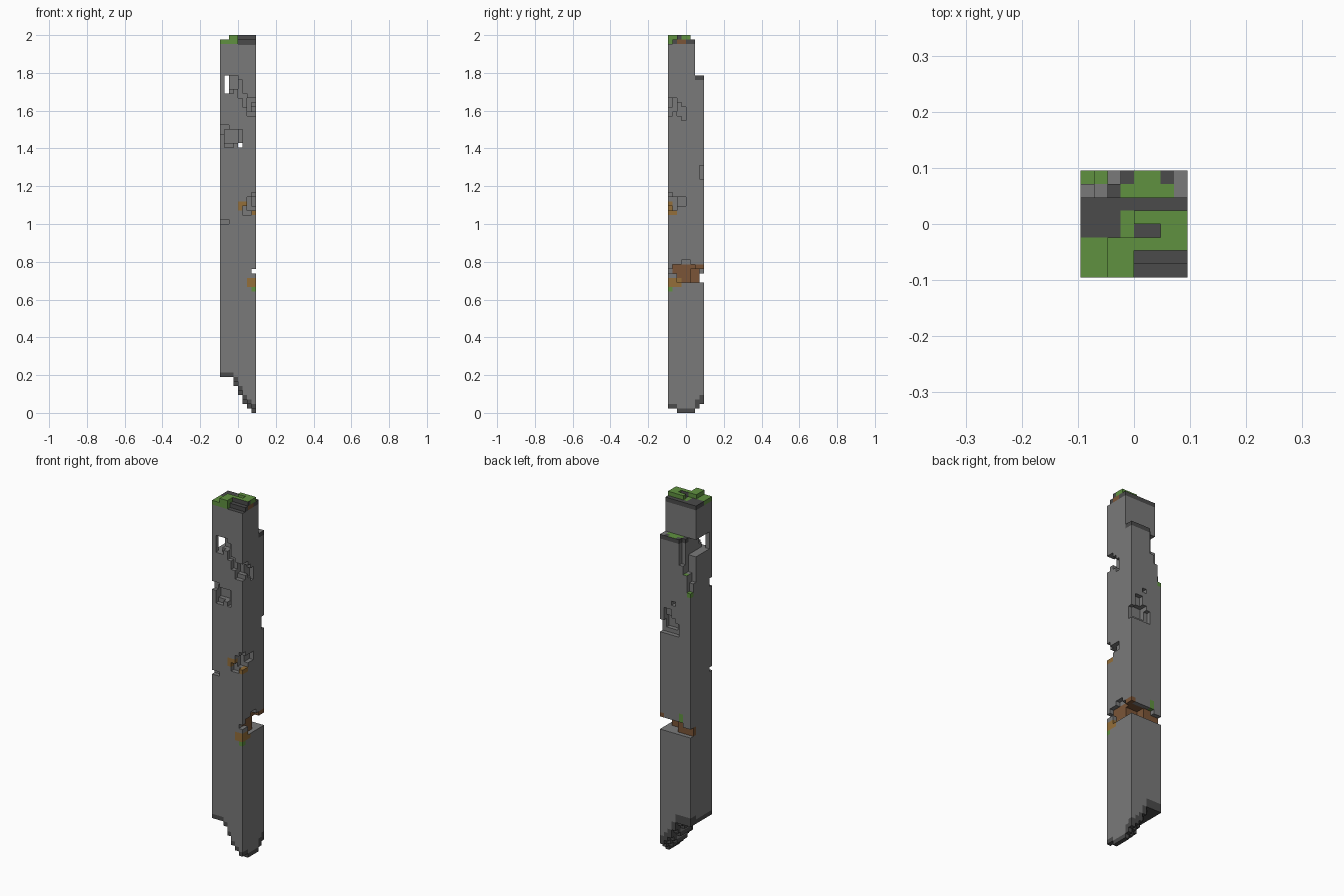
import bpy
import bmesh
from mathutils import Vector

old = bpy.data.objects.get("Cube")
if old:
    bpy.data.objects.remove(old, do_unlink=True)

WIDE, TALL = 8, 84            # block counts of the pillar
UNIT = 2 / TALL               # block size
ALL = (0, WIDE)
ANY_Z = (0, TALL)


def srgb(*channels):
    return tuple((c / 255) ** 2.2 for c in channels) + (1,)


COLOURS = {
    "stone": srgb(121, 121, 121),
    "dark_stone": srgb(76, 76, 76),
    "moss": srgb(96, 144, 66),
    "rust_brown": srgb(122, 86, 58),
    "ochre": srgb(146, 110, 60),
}
NAMES = list(COLOURS)
materials = []
for name, colour in COLOURS.items():
    mat = bpy.data.materials.new(name)
    mat.use_nodes = True
    mat.diffuse_color = colour
    shader = mat.node_tree.nodes["Principled BSDF"]
    shader.inputs["Base Color"].default_value = colour
    shader.inputs["Roughness"].default_value = 0.9
    materials.append(mat)


def blocks(x=ALL, y=ALL, z=ANY_Z):
    return ((i, j, k) for i in range(*x) for j in range(*y) for k in range(*z))


solid = {cell: "stone" for cell in blocks()}
caps = {}                     # colours for upward faces only


def cut(**box):
    for cell in blocks(**box):
        solid.pop(cell, None)


def paint(colour, **box):
    for cell in blocks(**box):
        if cell in solid:
            solid[cell] = colour


def cap(colour, **box):
    for cell in blocks(**box):
        caps[cell] = colour


# Slanted broken foot with a dark rim
for i in range(WIDE):
    for j in range(WIDE):
        foot = 8 if i < 3 else max(0, round(8 - 1.85 * (i - 2)))
        foot += (j < 2) + (j > 5) + (j > 6)
        foot = min(foot, 8)
        cut(x=(i, i + 1), y=(j, j + 1), z=(0, foot))
        rim = 2 if j > 5 else 1
        paint("dark_stone", x=(i, i + 1), y=(j, j + 1), z=(foot, foot + rim))

# Worn crown: rear shelf, front step and raised moss pads
cut(y=(6, 8), z=(75, TALL))
cut(y=(5, 6), z=(83, TALL))
cut(x=(4, 8), y=(0, 1), z=(82, TALL))
cut(x=(4, 8), y=(1, 2), z=(83, TALL))
cut(x=(0, 2), z=(83, TALL))
cut(x=(2, 4), y=(3, 5), z=(83, TALL))
cut(x=(4, 6), y=(3, 4), z=(83, TALL))
paint("dark_stone", z=(82, TALL))
paint("moss", x=(0, 4), y=(0, 3), z=(82, TALL))
paint("moss", z=(83, TALL))
paint("dark_stone", x=(4, 8), y=(1, 3), z=(82, TALL))
paint("rust_brown", x=(7, 8), y=(2, 4), z=(82, 83))
cap("moss", z=(82, TALL))
cap("dark_stone", x=(4, 8), y=(0, 2), z=(81, TALL))
cap("dark_stone", x=(0, 3), y=(3, 5), z=(82, TALL))
cap("dark_stone", x=(4, 6), y=(3, 4), z=(82, TALL))
cap("dark_stone", y=(5, 6), z=(82, TALL))

# Rear shelf surface
paint("dark_stone", x=(2, 8), y=(6, 8), z=(74, 75))
cap("moss", x=(3, 7), y=(6, 7), z=(74, 75))
cap("moss", x=(4, 6), y=(7, 8), z=(74, 75))
cap("stone", x=(7, 8), y=(6, 8), z=(74, 75))

# Window behind a thin corner post, and the chipped rear corner below it
cut(x=(0, 2), y=(1, 8), z=(71, 75))
cut(x=(1, 2), y=(0, 1), z=(71, 75))
cut(x=(0, 2), y=(6, 8), z=(67, 71))
cut(x=(2, 3), y=(7, 8), z=(69, 75))
cut(x=(0, 1), y=(6, 8), z=(65, 67))
cut(x=(0, 1), y=(7, 8), z=(63, 65))
paint("moss", x=(0, 1), y=(7, 8), z=(62, 63))
cap("moss", x=(0, 2), y=(7, 8), z=(62, 67))

# Craters running diagonally from the window to the right edge
cut(x=(2, 4), y=(0, 2), z=(72, 75))
cut(x=(2, 3), y=(0, 1), z=(71, 72))
cut(x=(4, 5), y=(0, 1), z=(70, 74))
cut(x=(5, 6), y=(0, 1), z=(68, 71))
cut(x=(6, 8), y=(0, 2), z=(67, 70))
cut(x=(6, 8), y=(0, 1), z=(66, 67))
cut(x=(7, 8), y=(2, 3), z=(66, 69))
cut(x=(7, 8), y=(3, 4), z=(65, 68))

# Front crater with a slit through the shaft
cut(x=(1, 4), y=(0, 2), z=(60, 63))
cut(x=(1, 3), y=(0, 1), z=(59, 60))
cut(x=(3, 5), y=(0, 1), z=(60, 63))
cut(x=(0, 2), y=(0, 1), z=(62, 64))
cut(x=(4, 5), z=(59, 60))

# Rear stepped crater
cut(x=(4, 7), y=(6, 8), z=(53, 56))
cut(x=(5, 7), y=(7, 8), z=(52, 58))
cut(x=(3, 5), y=(7, 8), z=(52, 55))
cut(x=(7, 8), y=(7, 8), z=(52, 55))

# Middle corner crater and a small chip
cut(x=(6, 8), y=(0, 2), z=(45, 48))
cut(x=(5, 7), y=(0, 1), z=(44, 46))
cut(x=(7, 8), y=(0, 1), z=(47, 49))
cut(x=(7, 8), y=(2, 4), z=(46, 48))
cut(x=(0, 2), y=(0, 1), z=(42, 43))
paint("ochre", x=(4, 6), y=(0, 1), z=(45, 47))
paint("ochre", x=(7, 8), y=(0, 2), z=(44, 47))

# Deep crack wrapping the right and rear sides
cut(x=(7, 8), z=(31, 32))
cut(y=(7, 8), z=(29, 31))
cut(x=(4, 8), y=(5, 8), z=(29, 32))
cut(x=(7, 8), y=(2, 5), z=(29, 31))
cut(x=(7, 8), y=(1, 6), z=(32, 33))
cut(x=(7, 8), y=(3, 5), z=(33, 34))
cut(x=(2, 5), y=(7, 8), z=(31, 32))
paint("rust_brown", x=(1, 7), y=(1, 7), z=(29, 33))
paint("rust_brown", x=(0, 2), y=(6, 7), z=(29, 31))
paint("rust_brown", x=(7, 8), y=(5, 8), z=(32, 33))
paint("moss", x=(2, 3), y=(7, 8), z=(32, 34))
paint("ochre", x=(6, 8), y=(0, 3), z=(28, 30))
paint("moss", x=(7, 8), y=(0, 1), z=(27, 28))
cap("stone", z=(28, 31))

AXES = [Vector(a) for a in ((1, 0, 0), (0, 1, 0), (0, 0, 1))]


def build(name, low, high):
    """Mesh the exposed block faces between two levels."""
    bm = bmesh.new()
    verts = {}

    def vert(p):
        key = tuple(round(c) for c in p)
        if key not in verts:
            x, y, z = key
            verts[key] = bm.verts.new(
                ((x - WIDE / 2) * UNIT, (y - WIDE / 2) * UNIT, z * UNIT))
        return verts[key]

    for cell, colour in solid.items():
        if not low <= cell[2] < high:
            continue
        for a in range(3):
            u, v = AXES[(a + 1) % 3], AXES[(a + 2) % 3]
            for side in (0, 1):
                step = AXES[a] * (2 * side - 1)
                beside = tuple(round(c + s) for c, s in zip(cell, step))
                if beside in solid:
                    continue
                base = Vector(cell) + AXES[a] * side
                ring = [base, base + u, base + u + v, base + v]
                if not side:
                    ring.reverse()
                face = bm.faces.new([vert(p) for p in ring])
                up = a == 2 and side == 1
                face.material_index = NAMES.index(
                    caps.get(cell, colour) if up else colour)

    # Merge flat areas of one colour
    bmesh.ops.dissolve_limit(bm, angle_limit=0.01, verts=bm.verts[:],
                             edges=bm.edges[:], delimit={"MATERIAL"})
    mesh = bpy.data.meshes.new(name)
    bm.to_mesh(mesh)
    bm.free()
    for mat in materials:
        mesh.materials.append(mat)
    bpy.context.collection.objects.link(bpy.data.objects.new(name, mesh))


build("lower_shaft", 0, 32)
build("upper_shaft", 32, 75)
build("mossy_crown", 75, TALL)
